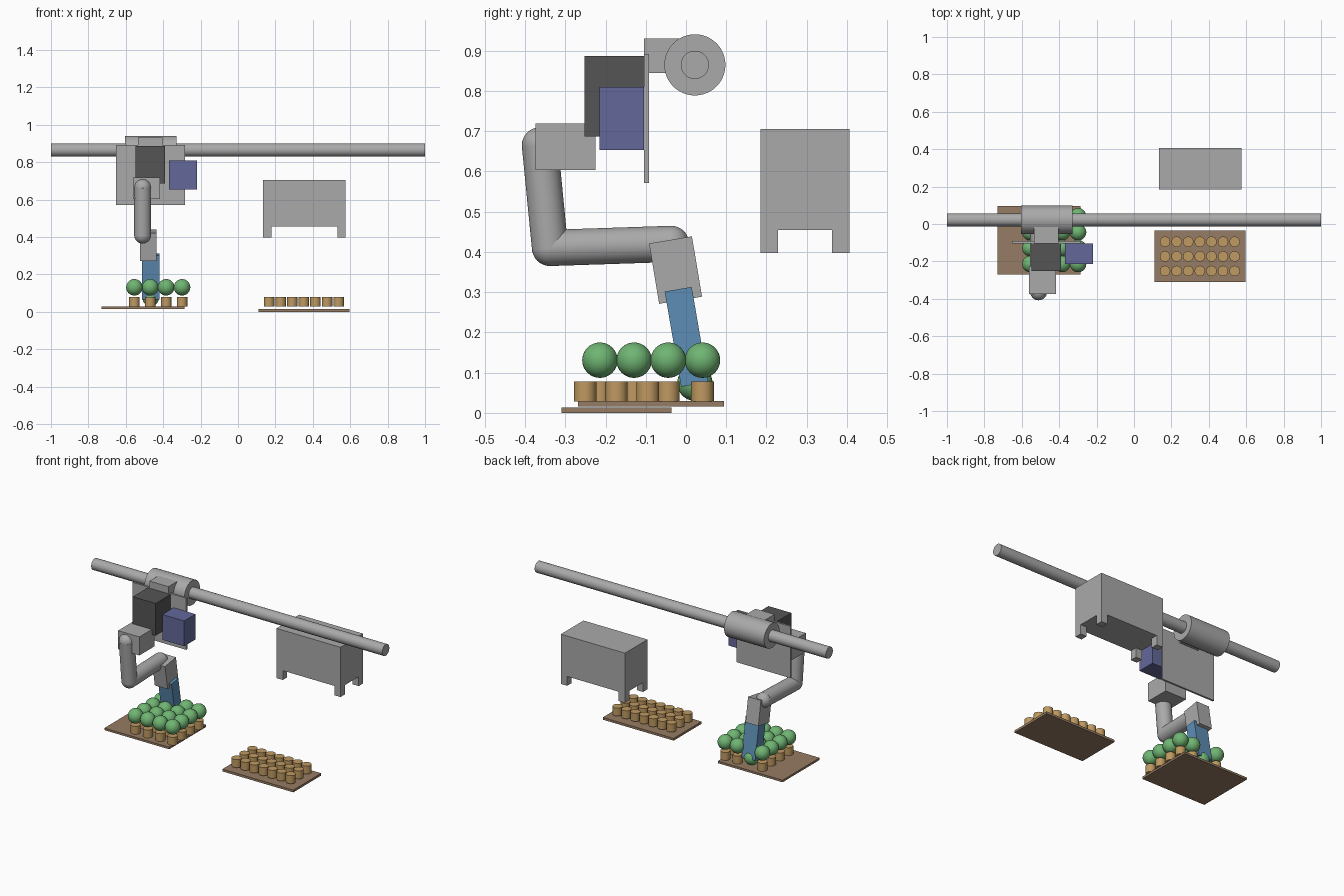
import bpy
from math import radians
from mathutils import Vector

cube = bpy.data.objects.get("Cube")
if cube:
    bpy.data.objects.remove(cube, do_unlink=True)


def material(name, *rgb):
    m = bpy.data.materials.new(name)
    m.use_nodes = True
    m.diffuse_color = (*rgb, 1)
    m.node_tree.nodes["Principled BSDF"].inputs["Base Color"].default_value = (*rgb, 1)
    return m


GREY = material("light grey", 0.4, 0.4, 0.4)
DARK = material("dark grey", 0.09, 0.09, 0.09)
INDIGO = material("indigo", 0.125, 0.14, 0.32)
BLUE = material("steel blue", 0.11, 0.27, 0.46)
GREEN = material("leaf green", 0.16, 0.46, 0.17)
TAN = material("pot tan", 0.52, 0.32, 0.12)
BROWN = material("tray brown", 0.3, 0.2, 0.125)


def finish(name, mat, smooth=False):
    ob = bpy.context.object
    ob.name = name
    ob.data.materials.append(mat)
    if smooth:
        bpy.ops.object.shade_smooth_by_angle(angle=radians(40))
    return ob


def box(name, mat, x, y, z, tilt=0):
    """Box from (low, high) ranges, optionally tilted about x."""
    spans = (x, y, z)
    bpy.ops.mesh.primitive_cube_add(size=1, location=[sum(s) / 2 for s in spans])
    ob = bpy.context.object
    ob.scale = [s[1] - s[0] for s in spans]
    bpy.ops.object.transform_apply(location=False, rotation=False, scale=True)
    ob.rotation_euler.x = radians(tilt)
    return finish(name, mat)


def rod(name, mat, a, b, radius, sides=48):
    a, b = Vector(a), Vector(b)
    bpy.ops.mesh.primitive_cylinder_add(vertices=sides, radius=radius, depth=(b - a).length,
                                        location=(a + b) / 2)
    bpy.context.object.rotation_euler = (b - a).to_track_quat('Z', 'Y').to_euler()
    return finish(name, mat, True)


def ball(name, mat, centre, radius):
    bpy.ops.mesh.primitive_uv_sphere_add(segments=32, ring_count=16, radius=radius, location=centre)
    return finish(name, mat, True)


# Overhead rail and sliding carriage
rod("rail", GREY, (-1, 0.022, 0.865), (1, 0.022, 0.865), 0.035)
rod("carriage", GREY, (-0.605, 0.022, 0.865), (-0.33, 0.022, 0.865), 0.076)
box("carriage_bracket", GREY, (-0.535, -0.405), (-0.104, 0.0), (0.845, 0.931))
box("mounting_plate", GREY, (-0.652, -0.283), (-0.104, -0.092), (0.571, 0.892))

# Equipment boxes and shoulder
box("control_box", DARK, (-0.547, -0.39), (-0.252, -0.104), (0.687, 0.887))
box("battery_box", INDIGO, (-0.37, -0.219), (-0.215, -0.104), (0.653, 0.81))
box("shoulder", GREY, (-0.562, -0.416), (-0.374, -0.225), (0.604, 0.719))

# Arm with rounded joints
joints = [(-0.51, -0.363, 0.665), (-0.51, -0.338, 0.41), (-0.51, -0.037, 0.42)]
for i, p in enumerate(joints):
    ball("arm_joint", GREY, p, 0.045)
    if i:
        rod("arm_link", GREY, joints[i - 1], p, 0.045)

# Wrist, gripper and the plant it holds
box("wrist", GREY, (-0.525, -0.437), (-0.08, 0.028), (0.279, 0.431), 9.5)
box("gripper", BLUE, (-0.513, -0.42), (-0.033, 0.035), (0.069, 0.309), 9.8)
ball("held_plant", GREEN, (-0.467, 0.022, 0.074), 0.044)

# Trays
box("plant_tray", BROWN, (-0.73, -0.285), (-0.269, 0.095), (0.016, 0.029))
box("pot_tray", BROWN, (0.11, 0.597), (-0.31, -0.036), (0, 0.014))

# Potted plants, with one spot taken by the gripper
for i in range(4):
    for j in range(4):
        if (i, j) == (1, 3):
            continue
        x, y = -0.554 + i * 0.085, -0.214 + j * 0.085
        rod("plant_pot", TAN, (x, y, 0.028), (x, y, 0.078), 0.028, 32)
        ball("plant", GREEN, (x, y, 0.131), 0.044)

# Empty pots
for i in range(7):
    for j in range(3):
        x, y = 0.166 + i * 0.062, -0.251 + j * 0.078
        rod("empty_pot", TAN, (x, y, 0.028), (x, y, 0.078), 0.028, 32)

# Standing cabinet with four short legs
box("cabinet", GREY, (0.135, 0.575), (0.185, 0.407), (0.455, 0.706))
for x in (0.135, 0.532):
    for y in (0.185, 0.363):
        box("cabinet_leg", GREY, (x, x + 0.043), (y, y + 0.044), (0.397, 0.455))
